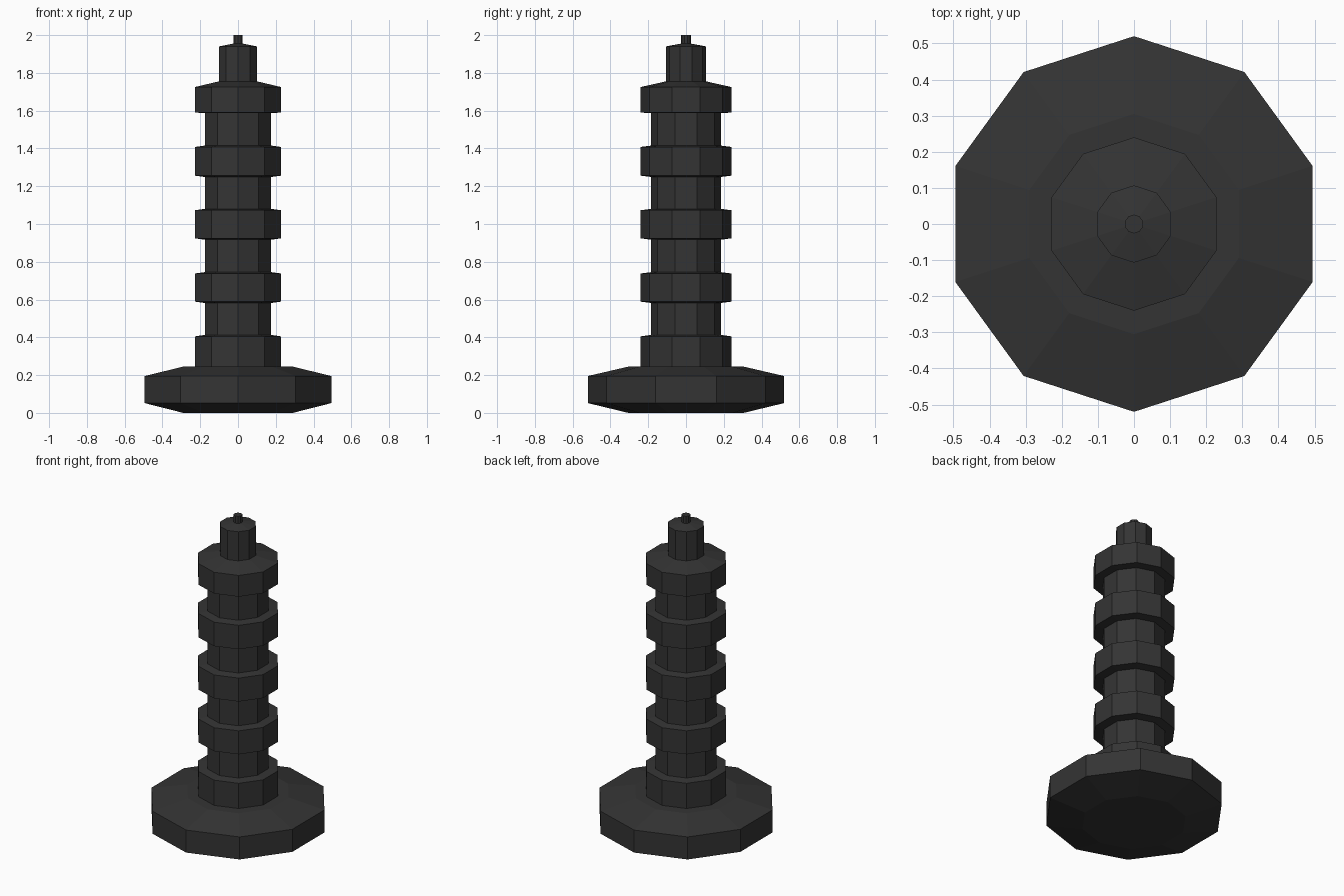
import bpy, bmesh, math

if "Cube" in bpy.data.objects:
    bpy.data.objects.remove(bpy.data.objects["Cube"])

SIDES = 10

dark = bpy.data.materials.new("dark_grey")
dark.diffuse_color = (0.034, 0.034, 0.034, 1)
dark.use_nodes = True
dark.node_tree.nodes["Principled BSDF"].inputs["Base Color"].default_value = dark.diffuse_color


def lathe(name, profile):
    """Ten-sided turned solid from (radius, height) points, capped at both ends."""
    bm = bmesh.new()
    rings = []
    for r, z in profile:
        ring = []
        for i in range(SIDES):
            a = math.pi / 2 + 2 * math.pi * i / SIDES   # corner on the y axis
            ring.append(bm.verts.new((r * math.cos(a), r * math.sin(a), z)))
        rings.append(ring)
    for lo, hi in zip(rings, rings[1:]):
        for i in range(SIDES):
            j = (i + 1) % SIDES
            bm.faces.new((lo[i], lo[j], hi[j], hi[i]))
    bm.faces.new(rings[0][::-1])
    bm.faces.new(rings[-1])
    bmesh.ops.recalc_face_normals(bm, faces=bm.faces)
    mesh = bpy.data.meshes.new(name)
    bm.to_mesh(mesh)
    bm.free()
    mesh.materials.append(dark)
    obj = bpy.data.objects.new(name, mesh)
    bpy.context.collection.objects.link(obj)
    return obj


# Wide foot, bevelled above and below
lathe("base", [(0.305, 0), (0.52, 0.052), (0.52, 0.195), (0.305, 0.245)])

# Ribbed column: wide collars alternating with narrower necks
R, NECK = 0.24, 0.185
column = [(R, 0.243), (R, 0.405), (NECK, 0.413)]
for z0, z1 in ((0.585, 0.745), (0.92, 1.08), (1.252, 1.415)):
    column += [(NECK, z0 - 0.003), (R, z0 + 0.004), (R, z1 - 0.007), (NECK, z1)]
# Top collar with a sloping shoulder
column += [(NECK, 1.587), (R, 1.59), (R, 1.725), (0.107, 1.755)]
# Narrow cap and its slightly coned top
column += [(0.107, 1.94), (0.026, 1.955)]
# Contact pin
column += [(0.026, 2.0)]
lathe("ribbed_column", column)
